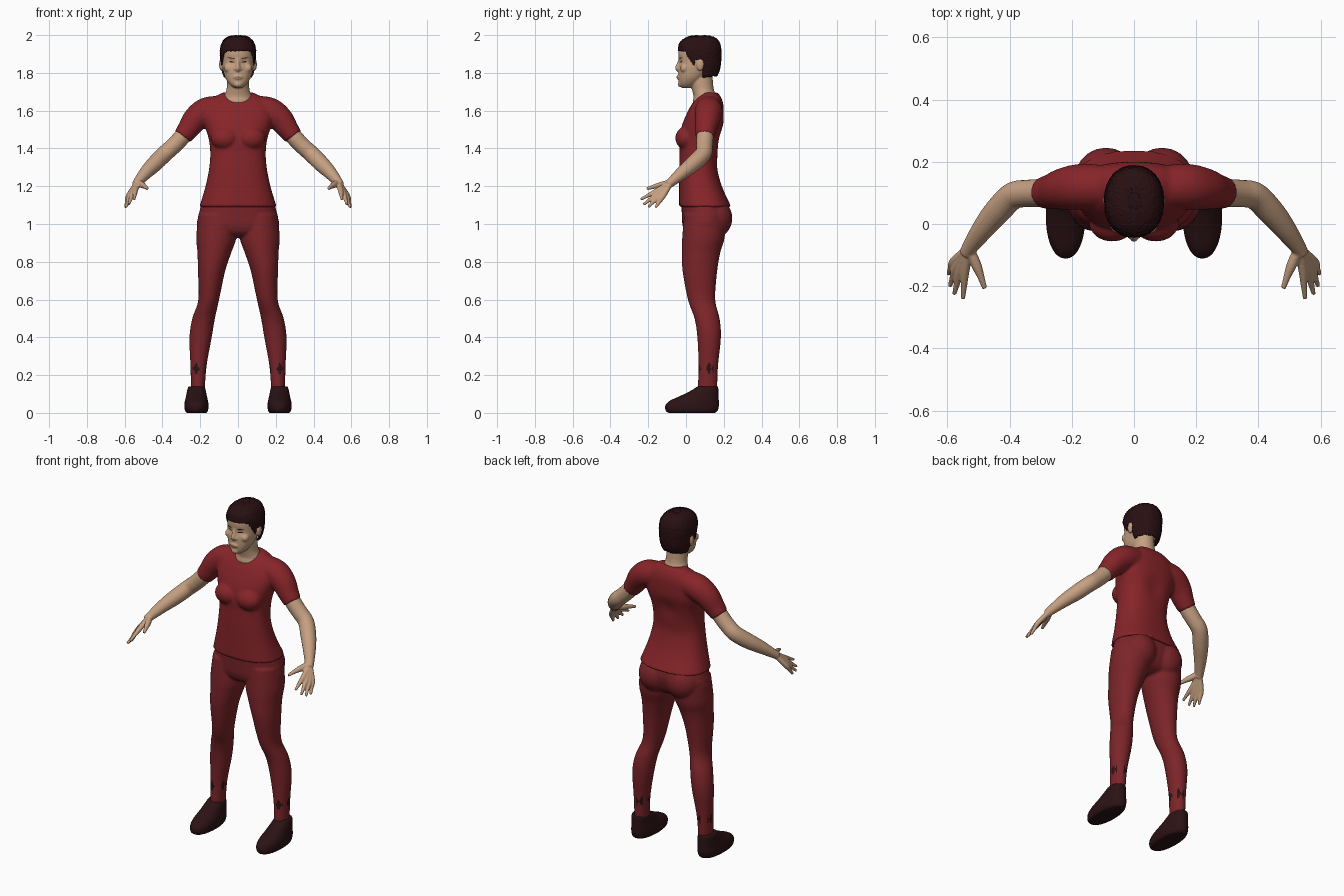
import bpy, bmesh, math, random
from mathutils import Vector, Matrix

random.seed(4)
if "Cube" in bpy.data.objects:
    bpy.data.objects.remove(bpy.data.objects["Cube"], do_unlink=True)


def material(name, rgb):
    m = bpy.data.materials.new(name)
    m.use_nodes = True
    m.diffuse_color = (*rgb, 1)
    bsdf = next(n for n in m.node_tree.nodes if n.type == 'BSDF_PRINCIPLED')
    bsdf.inputs["Base Color"].default_value = (*rgb, 1)
    bsdf.inputs["Roughness"].default_value = 0.8
    return m


SKIN = material("skin", (0.56, 0.35, 0.22))
SHIRT = material("shirt red", (0.24, 0.018, 0.022))
PANTS = material("trouser red", (0.20, 0.018, 0.022))
HAIR = material("dark hair", (0.022, 0.005, 0.006))
SHOE = material("dark shoe", (0.024, 0.006, 0.007))
LIPS = material("lip", (0.32, 0.15, 0.10))


def smooth_keys(keys, steps=5):
    """Catmull-Rom resampling of a list of equal-length tuples."""
    k = [Vector(q) for q in keys]
    out = []
    for i in range(len(k) - 1):
        p0, p1, p2, p3 = k[max(i - 1, 0)], k[i], k[i + 1], k[min(i + 2, len(k) - 1)]
        for s in range(steps):
            t = s / steps
            out.append(0.5 * (2 * p1 + (p2 - p0) * t + (2 * p0 - 5 * p1 + 4 * p2 - p3) * t * t
                              + (3 * p1 - p0 - 3 * p2 + p3) * t ** 3))
    return out + [k[-1]]


def skin_rings(bm, rings):
    rows = [[bm.verts.new(p) for p in ring] for ring in rings]
    n = len(rows[0])
    for r, s in zip(rows, rows[1:]):
        for i in range(n):
            bm.faces.new((r[i], r[(i + 1) % n], s[(i + 1) % n], s[i]))
    bm.faces.new(rows[0])
    bm.faces.new(rows[-1])


def body(bm, keys, side=1, x=0, power=2.2, n=40):
    """Level rings: (z, front y, back y, half width, centre x)."""
    rings = []
    for z, front, back, a, cx in smooth_keys([(*k, x)[:5] for k in keys]):
        ring = []
        for i in range(n):
            c, s = math.cos(math.tau * i / n), math.sin(math.tau * i / n)
            ring.append((side * cx + a * math.copysign(abs(c) ** (2 / power), c),
                         (front + back) / 2 + (back - front) / 2 * math.copysign(abs(s) ** (2 / power), s), z))
        rings.append(ring)
    skin_rings(bm, rings)


def tube(bm, keys, side=1, n=20):
    """Round limb along a path: (x, y, z, radius)."""
    pts = smooth_keys(keys)
    rings = []
    for i, p in enumerate(pts):
        d = (pts[min(i + 1, len(pts) - 1)] - pts[max(i - 1, 0)]).to_3d()
        u = d.cross(Vector((0.3, -0.6, 1))).normalized()
        v = d.cross(u).normalized()
        ring = [p.to_3d() + p[3] * (u * math.cos(math.tau * j / n) + v * math.sin(math.tau * j / n))
                for j in range(n)]
        rings.append([(side * q.x, q.y, q.z) for q in ring])
    skin_rings(bm, rings)


def ball(bm, centre, radii):
    bmesh.ops.create_uvsphere(bm, u_segments=20, v_segments=12, radius=1,
                              matrix=Matrix.Translation(centre) @ Matrix.Diagonal((*radii, 1)))


def finish(name, bm, mats, voxel=0, rounds=4):
    bmesh.ops.recalc_face_normals(bm, faces=bm.faces)
    me = bpy.data.meshes.new(name)
    bm.to_mesh(me)
    bm.free()
    ob = bpy.data.objects.new(name, me)
    bpy.context.collection.objects.link(ob)
    bpy.context.view_layer.objects.active = ob
    if voxel:
        r = ob.modifiers.new("blend", 'REMESH')
        r.mode, r.voxel_size = 'VOXEL', voxel
        s = ob.modifiers.new("soften", 'SMOOTH')
        s.factor, s.iterations = 0.5, rounds
        for m in ("blend", "soften"):
            bpy.ops.object.modifier_apply(modifier=m)
    ob.data.materials.clear()
    for m in mats:
        ob.data.materials.append(m)
    for p in ob.data.polygons:
        p.use_smooth = True
    return ob


def dent(ob, centre, radius, push):
    for v in ob.data.vertices:
        v.co += Vector(push) * math.exp(-((v.co - Vector(centre)).length / radius) ** 2)


# Shirt: torso, bust and short sleeves blended together
bm = bmesh.new()
body(bm, [(1.09, -.037, .24, .205), (1.2, -.036, .19, .172), (1.3, -.036, .165, .152),
          (1.38, -.034, .17, .147), (1.45, -.035, .183, .155), (1.52, -.022, .198, .176),
          (1.58, .002, .2, .188), (1.63, .028, .198, .172), (1.665, .056, .188, .135),
          (1.695, .09, .17, .085)], power=2.4)
for s in (1, -1):
    ball(bm, (s * .07, .003, 1.455), (.075, .06, .062))
    tube(bm, [(.1, .12, 1.61, .07), (.17, .12, 1.595, .074), (.225, .113, 1.555, .068),
              (.262, .105, 1.505, .058), (.294, .1, 1.463, .05)], s)
shirt = finish("shirt", bm, [SHIRT], .0075, 5)
dent(shirt, (0, .2, 1.45), .06, (0, -.012, 0))

# Trousers: hips, buttocks and legs, with dark ragged patches at the ankles
bm = bmesh.new()
body(bm, [(1.12, -.025, .215, .19), (1.05, -.022, .228, .208), (.99, -.018, .215, .217),
          (.95, .0, .19, .18), (.93, .04, .15, .1)])
for s in (1, -1):
    ball(bm, (s * .09, .15, 1.03), (.1, .096, .105))
    body(bm, [(1.05, -.01, .21, .1, .11), (.93, -.02, .205, .106, .115), (.85, -.022, .182, .09, .125),
              (.75, -.018, .165, .072, .14), (.6, .01, .155, .055, .155), (.5, .045, .178, .06, .182),
              (.4, .06, .185, .059, .198), (.25, .066, .17, .043, .209), (.13, .062, .165, .037, .212),
              (.08, .062, .165, .037, .212)], s, power=2)
trousers = finish("trousers", bm, [PANTS, SHOE], .0075)
for p in trousers.data.polygons:
    c = p.center
    ang = math.atan2(c.y - .118, abs(c.x) - .209)
    if abs(c.z - .235) < .018 + .014 * math.sin(9 * ang + 1) and math.sin(4 * ang + .5) > -.1:
        p.material_index = 1

# Shoes
for s, label in ((1, "left"), (-1, "right")):
    bm = bmesh.new()
    body(bm, [(0, -.095, .155, .052), (.012, -.108, .168, .061), (.04, -.11, .175, .064),
              (.065, -.085, .174, .061), (.09, -.03, .173, .055), (.12, .03, .172, .049),
              (.14, .058, .17, .043)], s, .22)
    shoe = finish(label + "_shoe", bm, [SHOE], .006, 2)

# Arms and hands: every finger runs from the wrist through its knuckle
WRIST = (.53, -.078, 1.222)
FINGERS = [((.543, -.15, 1.178), (.55, -.24, 1.13)), ((.558, -.147, 1.163), (.578, -.225, 1.103)),
           ((.571, -.137, 1.153), (.592, -.2, 1.09)), ((.579, -.12, 1.15), (.597, -.162, 1.087))]
for s, label in ((1, "left"), (-1, "right")):
    bm = bmesh.new()
    tube(bm, [(.24, .106, 1.53, .044), (.3, .1, 1.457, .045), (.345, .098, 1.41, .044),
              (.39, .09, 1.37, .044), (.44, .04, 1.32, .043), (.485, -.015, 1.275, .036),
              (*WRIST, .025), (.538, -.095, 1.208, .023)], s)
    for knuckle, tip in FINGERS:
        tube(bm, [(*WRIST, .015), (*knuckle, .0145), (*Vector(knuckle).lerp(Vector(tip), .55), .0105),
                  (*tip, .007)], s, 12)
    tube(bm, [(*WRIST, .016), (.508, -.13, 1.207, .017), (.493, -.168, 1.198, .012),
              (.48, -.207, 1.187, .008)], s, 12)
    finish(label + "_arm", bm, [SKIN], .004, 3)

# Head and neck
bm = bmesh.new()
body(bm, [(1.72, -.022, .03, .022), (1.74, -.036, .06, .046), (1.775, -.04, .1, .068),
          (1.82, -.04, .14, .08), (1.86, -.037, .165, .084), (1.91, -.04, .17, .083),
          (1.95, -.026, .165, .074), (1.98, .02, .13, .045)])
body(bm, [(1.6, .05, .17, .09), (1.645, .036, .168, .082), (1.675, .04, .162, .074),
          (1.71, .032, .148, .061), (1.76, .02, .142, .058), (1.82, .02, .14, .055)], power=2)
tube(bm, [(0, -.032, 1.875, .008), (0, -.039, 1.85, .009), (0, -.046, 1.826, .012), (0, -.038, 1.812, .01)])
ball(bm, (0, -.037, 1.777), (.026, .011, .014))
ball(bm, (0, -.03, 1.74), (.022, .013, .016))
for s in (1, -1):
    ball(bm, (s * .014, -.038, 1.82), (.009, .009, .008))
    ball(bm, (s * .087, .075, 1.845), (.013, .021, .034))
    ball(bm, (s * .05, -.008, 1.825), (.025, .023, .024))
head = finish("head_and_neck", bm, [SKIN], .0045, 3)
for s in (1, -1):
    dent(head, (s * .034, -.03, 1.858), .017, (0, .007, 0))

# Painted face details: thin strips projected on to the face
def face_strip(name, mat, x, z, half_w, half_h, slope=0):
    strip = bmesh.new()
    cols = []
    for i in range(9):
        t = i / 4 - 1
        h = half_h * (1 - .8 * t * t)
        px, pz = x + half_w * t, z + slope * t
        hit, loc, _, _ = head.ray_cast(Vector((px, -1, pz)), Vector((0, 1, 0)))
        y = loc.y if hit else -.03
        cols.append([strip.verts.new((px, y - .0018, pz + k * h)) for k in (-1, 1)])
    for a, b in zip(cols, cols[1:]):
        strip.faces.new((a[0], b[0], b[1], a[1]))
    finish(name, strip, [mat])


bpy.context.view_layer.update()
for s, label in ((1, "left"), (-1, "right")):
    face_strip(label + "_eye", HAIR, s * .034, 1.858, .015, .0035, s * .002)
    face_strip(label + "_eyebrow", HAIR, s * .036, 1.878, .02, .0022, s * .003)
face_strip("mouth", LIPS, 0, 1.777, .022, .004)

# Short hair: a cap trimmed along the hairline, slightly tousled
bm = bmesh.new()
body(bm, [(1.755, .03, .145, .062), (1.79, -.01, .168, .08), (1.83, -.03, .182, .09),
          (1.88, -.04, .187, .094), (1.92, -.043, .187, .095), (1.955, -.036, .18, .087),
          (1.98, -.012, .163, .07), (1.994, .02, .135, .045), (1.998, .05, .1, .015)], n=72)


def hairline(y):
    if y < 0:
        return 1.915 + .25 * min(0, -.02 - y)
    if y < .045:
        return 1.90 - 1.5 * y
    return 1.87 if y < .09 else 1.775 + .1 * (y - .09)


bmesh.ops.subdivide_edges(bm, edges=[e for e in bm.edges if e.calc_length() < .03], cuts=1, use_grid_fill=True)
bmesh.ops.delete(bm, geom=[f for f in bm.faces if f.calc_center_median().z < hairline(f.calc_center_median().y)],
                 context='FACES')
bm.normal_update()
for v in bm.verts:
    v.co += v.normal * random.uniform(-.002, .002)
hair = finish("hair", bm, [HAIR])
thick = hair.modifiers.new("thickness", 'SOLIDIFY')
thick.thickness, thick.offset = .012, -1
